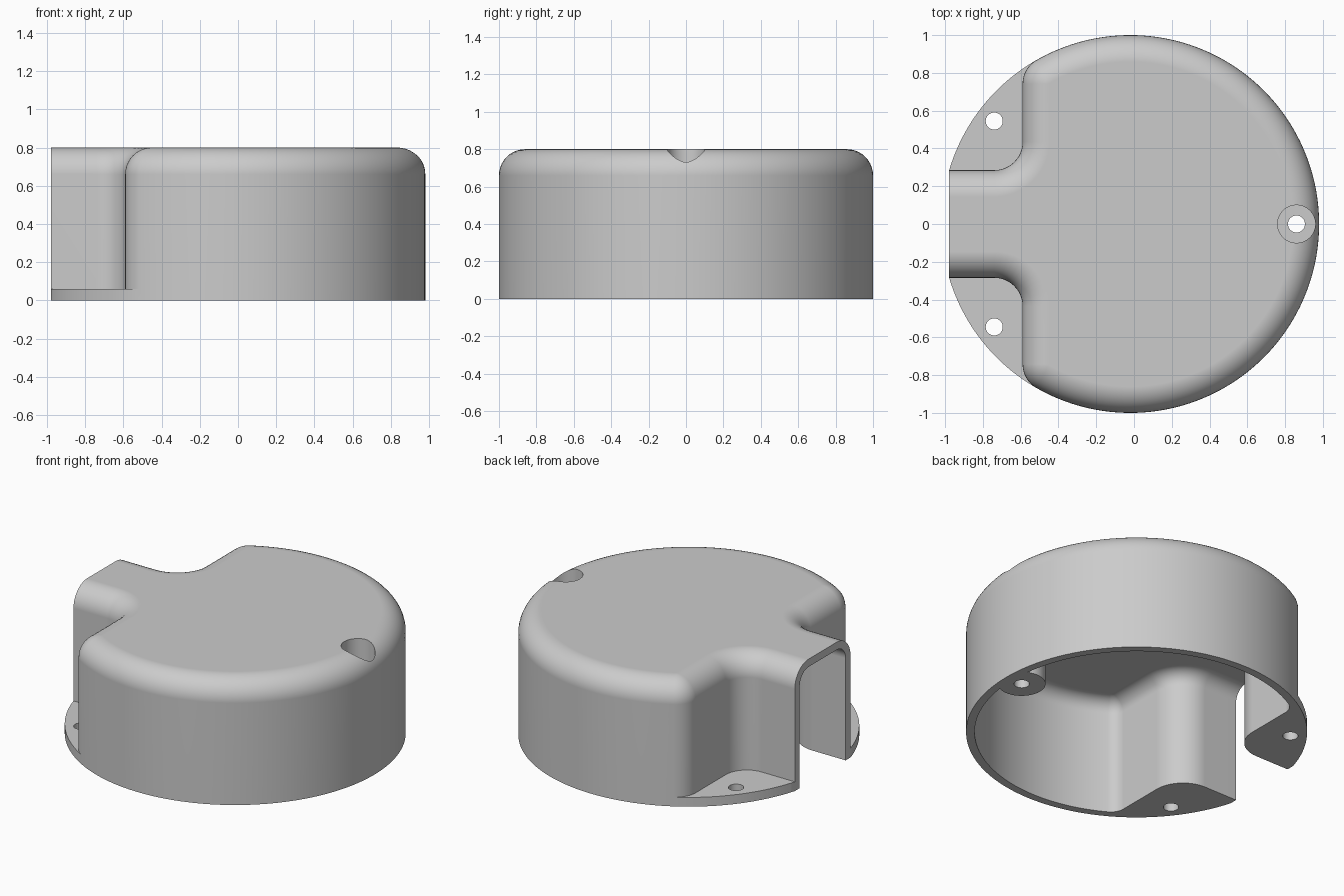
import bpy, bmesh
from math import pi, sin, cos, sqrt, asin, atan2

cube = bpy.data.objects.get("Cube")
if cube:
    bpy.data.objects.remove(cube, do_unlink=True)

CX, R, H = -0.02, 1.0, 0.8          # drum centre, radius, height
WALL, ROUND, FOOT = 0.05, 0.14, 0.06
ARM, NOTCH = 0.285, -0.59           # arm half width, notch wall position
INNER, CORNER = 0.15, 0.145         # notch corner radii
END = CX - sqrt(R * R - ARM * ARM)  # open end of the arm
CORNER_X = NOTCH + CORNER
CORNER_Y = sqrt((R - CORNER) ** 2 - (CORNER_X - CX) ** 2)
SPLIT = atan2(CORNER_Y, CORNER_X - CX)

grey = bpy.data.materials.new("light grey")
grey.use_nodes = True
colour = (0.6, 0.6, 0.6, 1)
grey.diffuse_color = colour
grey.node_tree.nodes["Principled BSDF"].inputs["Base Color"].default_value = colour


def arc(cx, cy, r, a, b, n):
    return [(cx + r * cos(a + (b - a) * i / n), cy + r * sin(a + (b - a) * i / n))
            for i in range(n + 1)]


def notch_path(d):
    """Arm side, notch wall and outer corner, inset by d."""
    return ([(END, ARM - d)]
            + arc(NOTCH - INNER, ARM + INNER, INNER + d, -pi / 2, 0, 12)
            + arc(CORNER_X, CORNER_Y, CORNER - d, pi, SPLIT, 8))


def outline(d):
    half = notch_path(d)
    rim = arc(CX, 0, R - d, SPLIT, -SPLIT, 120)[1:-1]
    return half + rim + [(x, -y) for x, y in reversed(half)]


def finish(name, bm):
    bmesh.ops.recalc_face_normals(bm, faces=bm.faces)
    mesh = bpy.data.meshes.new(name)
    bm.to_mesh(mesh)
    bm.free()
    mesh.materials.append(grey)
    obj = bpy.data.objects.new(name, mesh)
    bpy.context.collection.objects.link(obj)
    return obj


def profile(start, top):
    """Wall going up and rounding into the top, as (inset, height)."""
    r = ROUND - start
    return [(start, 0)] + [(ROUND - r * cos(t), top - r + r * sin(t))
                           for t in (pi / 2 * i / 10 for i in range(11))]


def loft(bm, rows):
    rings = [[bm.verts.new((x, y, z)) for x, y in outline(d)] for d, z in rows]
    for a, b in zip(rings, rings[1:]):
        for i in range(len(a) - 1):
            bm.faces.new((a[i], a[i + 1], b[i + 1], b[i]))
    bm.faces.new(rings[-1])
    return rings


def end_loop(rings):
    return [r[0] for r in rings] + [r[-1] for r in reversed(rings)]


def prism(name, points, z0, z1):
    bm = bmesh.new()
    low = [bm.verts.new((x, y, z0)) for x, y in points]
    high = [bm.verts.new((x, y, z1)) for x, y in points]
    bm.faces.new(low)
    bm.faces.new(high)
    for i in range(len(low)):
        j = (i + 1) % len(low)
        bm.faces.new((low[i], low[j], high[j], high[i]))
    return finish(name, bm)


def cylinder(name, x, y, r, z0, z1):
    return prism(name, arc(x, y, r, 0, 2 * pi, 48)[:-1], z0, z1)


def combine(target, tool, operation):
    mod = target.modifiers.new(operation, 'BOOLEAN')
    mod.operation, mod.solver, mod.object = operation, 'EXACT', tool
    bpy.context.view_layer.objects.active = target
    bpy.ops.object.modifier_apply(modifier=mod.name)
    bpy.data.objects.remove(tool, do_unlink=True)


# Hollow housing, open below and at the end of the arm
bm = bmesh.new()
outer = loft(bm, profile(0, H))
inner = loft(bm, profile(WALL, H - WALL))
for i in range(len(outer[0]) - 1):
    bm.faces.new((outer[0][i], outer[0][i + 1], inner[0][i + 1], inner[0][i]))
bm.faces.new(end_loop(outer) + end_loop(inner)[::-1])
housing = finish("housing", bm)

# Screw boss, trimmed to the outer shape of the housing
bm = bmesh.new()
solid = loft(bm, profile(0.01, H - 0.01))
bm.faces.new(solid[0])
bm.faces.new(end_loop(solid))
trim = finish("boss_trim", bm)
boss = cylinder("screw_boss", 0.86, 0, 0.14, 0, H)
combine(boss, trim, 'INTERSECT')
combine(housing, boss, 'UNION')

# Mounting feet in the two notches
rim = arc(CX, 0, R, SPLIT, pi - asin(ARM / R), 24)
for side in (1, -1):
    shape = [(x, side * y) for x, y in notch_path(0.025) + rim]
    foot = prism("foot", shape, 0, FOOT)
    combine(housing, foot, 'UNION')

# Screw holes and the deep pocket above the boss
combine(housing, cylinder("pocket", 0.86, 0, 0.1, FOOT, H + 0.1), 'DIFFERENCE')
for x, y in ((0.86, 0), (-0.74, 0.545), (-0.74, -0.545)):
    combine(housing, cylinder("screw_hole", x, y, 0.045, -0.1, 0.2), 'DIFFERENCE')

# Smooth curved walls, crisp edges
bpy.ops.object.select_all(action='DESELECT')
housing.select_set(True)
bpy.context.view_layer.objects.active = housing
bpy.ops.object.shade_smooth_by_angle(angle=pi / 6)
weighted = housing.modifiers.new("even_shading", 'WEIGHTED_NORMAL')
weighted.keep_sharp = True
